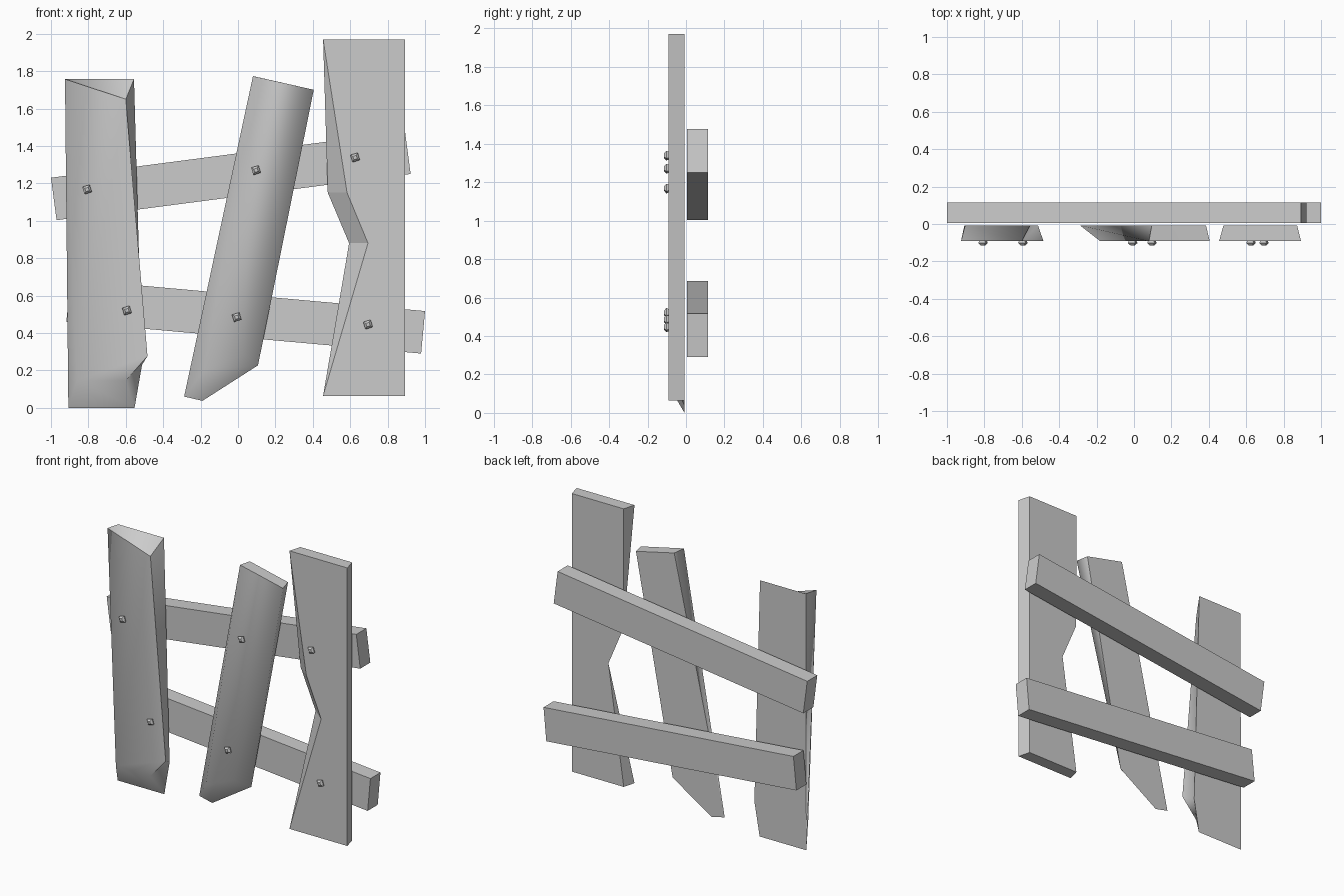
import bpy, bmesh, math

if "Cube" in bpy.data.objects:
    bpy.data.objects.remove(bpy.data.objects["Cube"])


def loft(name, rings, flags=None, smooth=None):
    """Skin a stack of (x, y, z) rings; flags pick the diagonal of each side quad."""
    bm = bmesh.new()
    loops = [[bm.verts.new(p) for p in ring] for ring in rings]
    n = len(loops[0])
    for f, b in zip(loops, loops[1:]):
        for i in range(n):
            j = (i + 1) % n
            if flags is None:
                bm.faces.new((f[i], b[i], b[j], f[j]))
            elif flags[i] == "0":
                bm.faces.new((f[i], b[i], b[j]))
                bm.faces.new((f[i], b[j], f[j]))
            else:
                bm.faces.new((f[i], b[i], f[j]))
                bm.faces.new((b[i], b[j], f[j]))
    bm.faces.new(loops[0])
    bm.faces.new(loops[-1][::-1])
    bmesh.ops.remove_doubles(bm, verts=bm.verts, dist=0.0005)
    bmesh.ops.recalc_face_normals(bm, faces=bm.faces)
    me = bpy.data.meshes.new(name)
    bm.to_mesh(me)
    bm.free()
    ob = bpy.data.objects.new(name, me)
    bpy.context.collection.objects.link(ob)
    if smooth:
        bpy.ops.object.select_all(action="DESELECT")
        ob.select_set(True)
        bpy.context.view_layer.objects.active = ob
        bpy.ops.object.shade_smooth_by_angle(angle=math.radians(smooth))
    return ob


def slab(name, front, back, y0, y1, flags=None, smooth=None):
    """Plank between a front outline and a back outline, both (x, z)."""
    rings = [[(x, y, z) for x, z in pts] for pts, y in ((front, y0), (back, y1))]
    return loft(name, rings, flags, smooth)


BOARD_Y = (-0.092, -0.008)
RAIL_Y = (0.006, 0.115)

# Tilted back rails
top_rail = [(-1.0, 1.23), (-0.97, 1.003), (0.923, 1.25), (0.893, 1.477)]
low_rail = [(-0.895, 0.687), (-0.918, 0.46), (0.979, 0.29), (1.0, 0.517)]
slab("upper_rail", top_rail, top_rail, *RAIL_Y)
slab("lower_rail", low_rail, low_rail, *RAIL_Y)

# Left board: chipped top corner, worn foot
slab("left_board",
     [(-0.925, 1.757), (-0.862, 0.145), (-0.60, 0.145), (-0.484, 0.276), (-0.60, 1.65)],
     [(-0.903, 1.757), (-0.907, 0.0), (-0.553, 0.0), (-0.513, 0.23), (-0.556, 1.757)],
     *BOARD_Y, flags="00010", smooth=65)

# Middle board: leaning, pointed foot (two front corners merge)
slab("middle_board",
     [(0.08, 1.773), (-0.18, 0.20), (-0.18, 0.20), (0.032, 0.284), (0.405, 1.70)],
     [(0.095, 1.77), (-0.288, 0.06), (-0.19, 0.037), (0.107, 0.227), (0.385, 1.704)],
     *BOARD_Y, flags="00010", smooth=65)

# Right board: notch in its left edge
slab("right_board",
     [(0.455, 1.97), (0.583, 1.15), (0.695, 0.88), (0.455, 0.064), (0.893, 0.064), (0.893, 1.97)],
     [(0.478, 1.97), (0.48, 1.15), (0.594, 0.88), (0.478, 0.064), (0.872, 0.064), (0.872, 1.97)],
     *BOARD_Y, flags="001000")

# Four-sided bolt heads
BOLTS = [(-0.807, 1.167), (-0.594, 0.52), (0.096, 1.27),
         (-0.007, 0.484), (0.626, 1.338), (0.695, 0.445)]
for k, (bx, bz) in enumerate(BOLTS):
    rings = []
    for y, r in ((-0.115, 0.013), (-0.102, 0.029), (-0.085, 0.021)):
        angs = [math.radians(62 + 90 * i) for i in range(4)]
        rings.append([(bx + r * math.cos(a), y, bz + r * math.sin(a)) for a in angs])
    loft(f"bolt_{k + 1}", rings)
